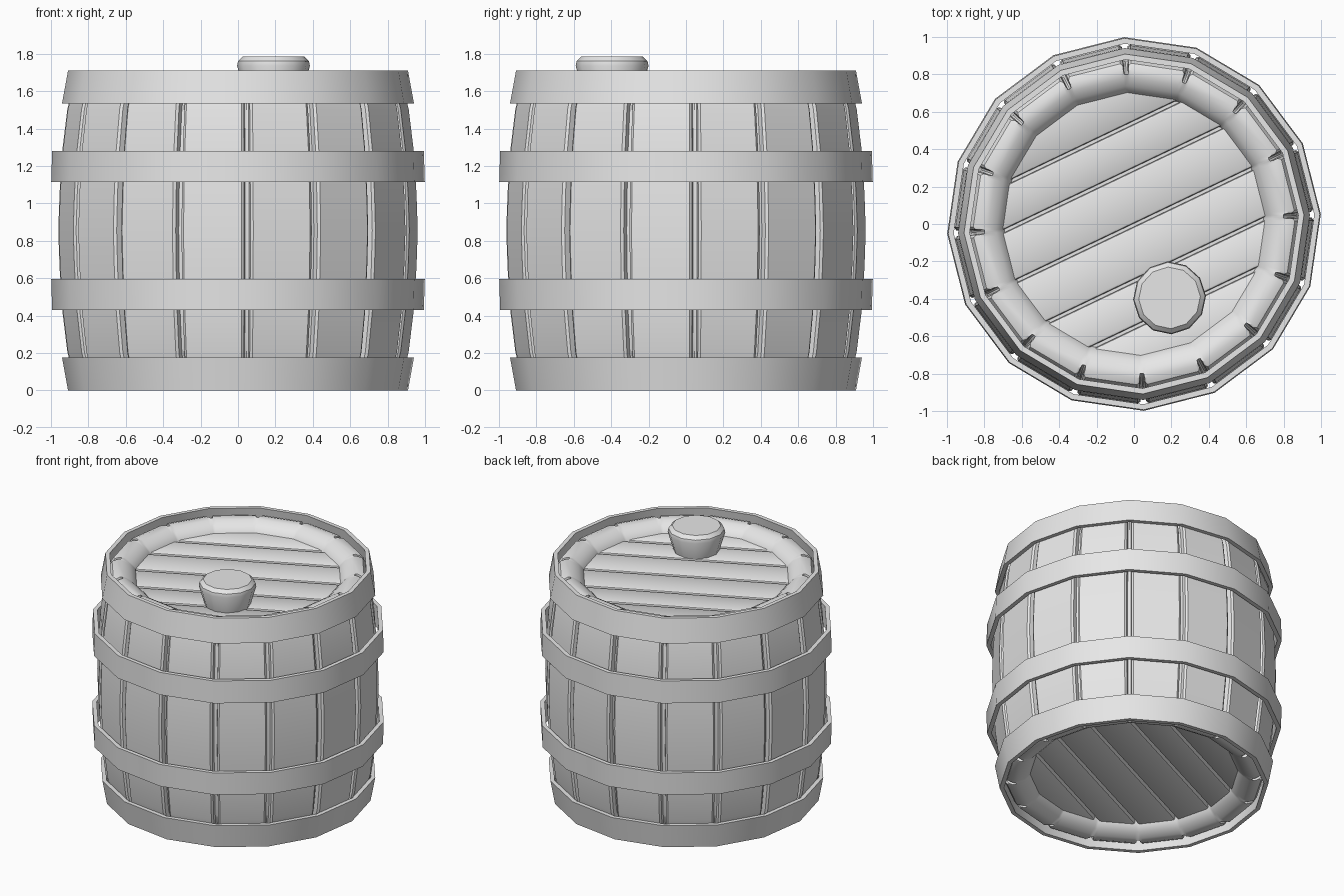
import bpy, bmesh, math
from mathutils import Vector, Matrix

if "Cube" in bpy.data.objects:
    bpy.data.objects.remove(bpy.data.objects["Cube"], do_unlink=True)

SIDES = 16
TURN = math.radians(3)      # corner offset shared by staves and hoops
MID = 0.855                 # mid height, the barrel mirrors about it
GREY = (0.8, 0.8, 0.8, 1)

mat = bpy.data.materials.new("plain_grey")
mat.use_nodes = True
mat.diffuse_color = GREY
mat.node_tree.nodes["Principled BSDF"].inputs["Base Color"].default_value = GREY


def finish(name, bm):
    bmesh.ops.recalc_face_normals(bm, faces=bm.faces[:])
    mesh = bpy.data.meshes.new(name)
    bm.to_mesh(mesh)
    bm.free()
    mesh.materials.append(mat)
    ob = bpy.data.objects.new(name, mesh)
    bpy.context.collection.objects.link(ob)
    bpy.ops.object.select_all(action="DESELECT")
    ob.select_set(True)
    bpy.context.view_layer.objects.active = ob
    bpy.ops.object.shade_smooth_by_angle(angle=math.radians(32))
    return ob


def circle(r, z, n=SIDES):
    return [Vector((r * math.cos(TURN + k * math.tau / n),
                    r * math.sin(TURN + k * math.tau / n), z)) for k in range(n)]


def loft(bm, rings, closed=False, caps=False):
    loops = [[bm.verts.new(p) for p in ring] for ring in rings]
    pairs = list(zip(loops, loops[1:] + loops[:1])) if closed else list(zip(loops, loops[1:]))
    n = len(loops[0])
    for a, b in pairs:
        for i in range(n):
            j = (i + 1) % n
            bm.faces.new((a[i], a[j], b[j], b[i]))
    if caps:
        bm.faces.new(loops[0])
        bm.faces.new(loops[-1])


# Staves: one grooved shell, rolled inward at both ends to form the rims
GROOVE = [(0, 1), (0.03, 0.9), (0.045, 0.25), (0.085, 0),
          (0.915, 0), (0.955, 0.25), (0.97, 0.9)]


def stave_ring(r, z, depth):
    corners = circle(r, z)
    ring = []
    for a, b in zip(corners, corners[1:] + corners[:1]):
        for t, cut in GROOVE:
            p = a.lerp(b, t)
            s = 1 - depth * cut / r
            ring.append(Vector((p.x * s, p.y * s, z)))
    return ring


# radius, height above the middle, groove depth
upper = [(0.96, 0.2, 0.05), (0.945, 0.43, 0.05), (0.918, 0.65, 0.05),
         (0.882, 0.785, 0.06), (0.865, 0.81, 0.07), (0.83, 0.822, 0.03),
         (0.785, 0.815, 0), (0.74, 0.79, 0), (0.705, 0.755, 0), (0.69, 0.70, 0)]
profile = [(r, -h, d) for r, h, d in reversed(upper)] + [(0.967, 0, 0.05)] + upper
bm = bmesh.new()
loft(bm, [stave_ring(r, MID + h, d) for r, h, d in profile])
finish("staves", bm)


# Hoops: thin bands, mirrored about the middle
def hoop(name, r0, h0, r1, h1, side, thick=0.03):
    bm = bmesh.new()
    section = [(r0, h0), (r1, h1), (r1 - thick, h1), (r0 - thick, h0)]
    loft(bm, [circle(r, MID + side * h) for r, h in section], closed=True)
    finish(name, bm)


for label, side in (("upper", 1), ("lower", -1)):
    hoop(label + "_middle_hoop", 1.0, 0.26, 0.995, 0.425, side)
    hoop(label + "_end_hoop", 0.942, 0.68, 0.91, 0.855, side)

# Lids: bevelled planks over a backing disc
SEAMS = [-0.73, -0.5, -0.275, -0.005, 0.265, 0.49, 0.73]
LID_R = 0.755


def lid(name, side):
    bm = bmesh.new()
    for lo, hi in zip(SEAMS, SEAMS[1:]):
        lo, hi = lo + 0.008, hi - 0.008
        ends = [math.sqrt(LID_R ** 2 - y * y) for y in (lo, hi)]
        outline = [(-ends[0], lo), (ends[0], lo), (ends[1], hi), (-ends[1], hi)]
        part = bmesh.new()
        loft(part, [[Vector((x, y, z)) for x, y in outline] for z in (0.70, 0.75)], caps=True)
        long_edges = [e for e in part.edges
                      if all(v.co.z > 0.74 for v in e.verts)
                      and abs(e.verts[0].co.y - e.verts[1].co.y) < 1e-4]
        bmesh.ops.bevel(part, geom=long_edges, offset=0.014, segments=2,
                        profile=0.5, affect="EDGES")
        mesh = bpy.data.meshes.new("plank_tmp")
        part.to_mesh(mesh)
        part.free()
        bm.from_mesh(mesh)
        bpy.data.meshes.remove(mesh)
    loft(bm, [circle(0.72, z) for z in (0.69, 0.715)], caps=True)
    bm.transform(Matrix.Translation((0, 0, MID)) @ Matrix.Diagonal((1, 1, side, 1))
                 @ Matrix.Rotation(TURN + math.tau / SIDES, 4, "Z"))
    finish(name, bm)


lid("top_lid", 1)
lid("bottom_lid", -1)

# Bung: tapered twelve-sided stopper with a chamfered top
bm = bmesh.new()
loft(bm, [circle(r, z, 12) for r, z in
          ((0.15, 1.58), (0.195, 1.735), (0.19, 1.76), (0.165, 1.784))], caps=True)
bm.transform(Matrix.Translation((0.19, -0.395, 0)))
finish("bung", bm)
